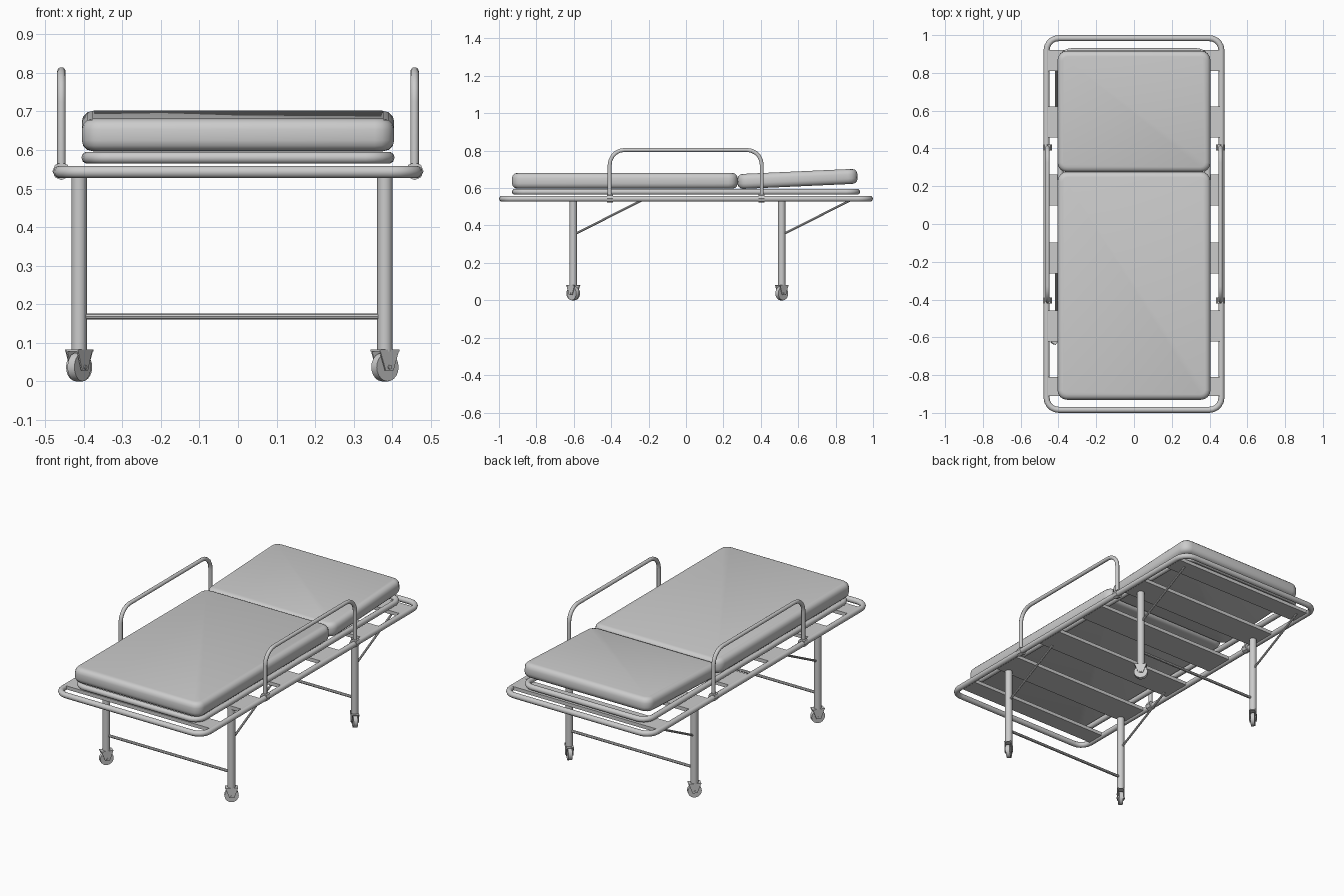
import bpy, bmesh, math
from mathutils import Vector, Matrix

if "Cube" in bpy.data.objects:
    bpy.data.objects.remove(bpy.data.objects["Cube"])


def finish(ob, angle=40):
    bpy.ops.object.select_all(action='DESELECT')
    ob.select_set(True)
    bpy.context.view_layer.objects.active = ob
    bpy.ops.object.shade_smooth_by_angle(angle=math.radians(angle))
    return ob


def from_bm(name, bm, angle=40):
    bmesh.ops.recalc_face_normals(bm, faces=bm.faces)
    me = bpy.data.meshes.new(name)
    bm.to_mesh(me)
    bm.free()
    ob = bpy.data.objects.new(name, me)
    bpy.context.collection.objects.link(ob)
    return finish(ob, angle)


def rounded_path(corners, r, closed, steps=5):
    """Replace the corners of a right-angled path with arcs."""
    pts, n = [], len(corners)
    for i, c in enumerate(corners):
        c = Vector(c)
        if not closed and i in (0, n - 1):
            pts.append(c)
            continue
        a = (Vector(corners[i - 1]) - c).normalized()
        b = (Vector(corners[(i + 1) % n]) - c).normalized()
        centre = c + (a + b) * r
        for k in range(steps + 1):
            t = math.pi / 2 * k / steps
            pts.append(centre - b * r * math.cos(t) - a * r * math.sin(t))
    return pts


def tube(name, pts, radius, closed=False):
    cu = bpy.data.curves.new(name, 'CURVE')
    cu.dimensions = '3D'
    cu.bevel_depth, cu.bevel_resolution, cu.use_fill_caps = radius, 3, True
    sp = cu.splines.new('POLY')
    sp.points.add(len(pts) - 1)
    for p, co in zip(sp.points, pts):
        p.co = (*co, 1)
    sp.use_cyclic_u = closed
    ob = bpy.data.objects.new(name, cu)
    bpy.context.collection.objects.link(ob)
    bpy.ops.object.select_all(action='DESELECT')
    ob.select_set(True)
    bpy.context.view_layer.objects.active = ob
    bpy.ops.object.convert(target='MESH')
    return finish(bpy.context.object, 50)


def rod(name, a, b, radius, sides=12):
    a, b = Vector(a), Vector(b)
    d = b - a
    bm = bmesh.new()
    mat = Matrix.Translation((a + b) / 2) @ d.to_track_quat('Z', 'Y').to_matrix().to_4x4()
    bmesh.ops.create_cone(bm, cap_ends=True, segments=sides, radius1=radius,
                          radius2=radius, depth=d.length, matrix=mat)
    return from_bm(name, bm)


def loop_frame(name, x, y, z, r, radius):
    return tube(name, rounded_path([(-x, -y, z), (x, -y, z), (x, y, z), (-x, y, z)], r, True),
                radius, True)


def add_box(bm, size, loc=(0, 0, 0)):
    return bmesh.ops.create_cube(bm, size=1, matrix=Matrix.Translation(loc) @ Matrix.Diagonal((*size, 1)))


def cushion(name, size, loc, tilt):
    bm = bmesh.new()
    add_box(bm, size)
    upright = [e for e in bm.edges if abs(e.verts[0].co.z - e.verts[1].co.z) > 0.01]
    bmesh.ops.bevel(bm, geom=upright, offset=0.05, segments=4, profile=0.5, affect='EDGES')
    rims = [e for e in bm.edges if abs(e.verts[0].co.z - e.verts[1].co.z) < 0.001]
    bmesh.ops.bevel(bm, geom=rims, offset=0.028, segments=3, profile=0.5, affect='EDGES')
    bm.transform(Matrix.Translation(loc) @ Matrix.Rotation(tilt, 4, 'X'))
    return from_bm(name, bm)


# Mattress in two sections, the head end slightly raised
cushion("mattress_body", (0.81, 1.207, 0.084), (0, -0.327, 0.639), 0)
cushion("mattress_head", (0.81, 0.642, 0.08), (0, 0.596, 0.649), math.radians(2.6))

# Outer bed frame and the smaller mattress frame above it
loop_frame("outer_frame", 0.463, 0.984, 0.543, 0.065, 0.016)
loop_frame("mattress_frame", 0.39, 0.915, 0.58, 0.06, 0.016)

# Flat slats across the frame
for y, w in [(-0.86, 0.1), (-0.54, 0.165), (-0.18, 0.165), (0.18, 0.165), (0.54, 0.165), (0.865, 0.11)]:
    bm = bmesh.new()
    add_box(bm, (0.915, w, 0.02), (0, y, 0.546))
    from_bm("slat", bm)

# Side rails with clamps
for s in (-1, 1):
    x = s * 0.458
    tube("side_rail", rounded_path([(x, -0.408, 0.54), (x, -0.408, 0.804), (x, 0.405, 0.804),
                                    (x, 0.405, 0.54)], 0.08, False), 0.011)
    for y in (-0.406, 0.404):
        rod("rail_clamp", (x, y - 0.016, 0.545), (x, y + 0.016, 0.545), 0.023, 8)


def caster(x, y, yaw):
    place = Matrix.Translation((x, y, 0)) @ Matrix.Rotation(math.radians(yaw), 4, 'Z')
    sideways = Matrix.Rotation(math.pi / 2, 4, 'Y')
    # wheel
    bm = bmesh.new()
    bmesh.ops.create_cone(bm, cap_ends=True, segments=20, radius1=0.037, radius2=0.037, depth=0.022,
                          matrix=place @ Matrix.Translation((0, 0, 0.037)) @ sideways)
    from_bm("caster_wheel", bm)
    # fork plates, top plate and axle
    bm = bmesh.new()
    profile = [(-0.033, 0.083), (0.033, 0.083), (0.013, 0.028), (-0.013, 0.028)]
    for s in (-1, 1):
        f = bm.faces.new([bm.verts.new((s * 0.015, u, z)) for u, z in profile])
        ext = bmesh.ops.extrude_face_region(bm, geom=[f])
        bmesh.ops.translate(bm, vec=(s * 0.004, 0, 0),
                            verts=[v for v in ext["geom"] if isinstance(v, bmesh.types.BMVert)])
    add_box(bm, (0.038, 0.066, 0.005), (0, 0, 0.0805))
    bmesh.ops.create_cone(bm, cap_ends=True, segments=8, radius1=0.006, radius2=0.006, depth=0.044,
                          matrix=Matrix.Translation((0, 0, 0.037)) @ sideways)
    bm.transform(place)
    from_bm("caster_fork", bm)


# Legs, diagonal braces, casters and crossbars
XL, XR = -0.412, 0.381
for y, yaws in [(-0.603, (-35, -50)), (0.512, (-45, 45))]:
    for x, yaw in zip((XL, XR), yaws):
        rod("leg", (x, y, 0.078), (x, y, 0.545), 0.02)
        rod("leg_brace", (x, y + 0.01, 0.355), (x, y + 0.37, 0.536), 0.006, 8)
        caster(x, y, yaw)
    rod("leg_crossbar", (XL, y, 0.168), (XR, y, 0.168), 0.008, 8)
